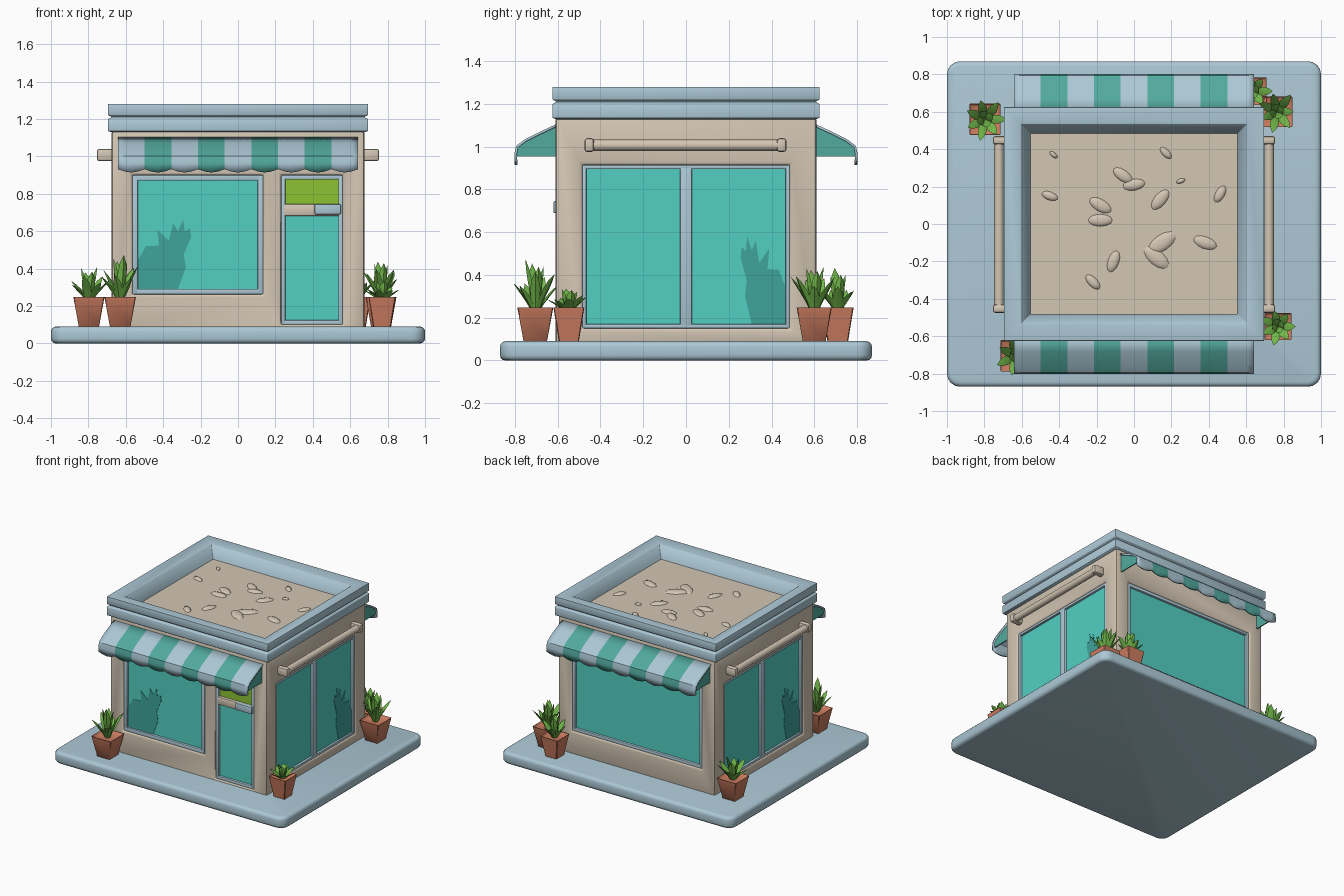
import bpy, bmesh, math, random
from mathutils import Vector, Matrix

if "Cube" in bpy.data.objects:
    bpy.data.objects.remove(bpy.data.objects["Cube"])

random.seed(4)

def material(name, r, g, b):
    m = bpy.data.materials.new(name)
    m.diffuse_color = [((c / 255 + 0.055) / 1.055) ** 2.4 for c in (r, g, b)] + [1]
    m.use_nodes = True
    m.node_tree.nodes["Principled BSDF"].inputs["Base Color"].default_value = m.diffuse_color
    return m

BLUE = material("pale blue trim", 172, 200, 213)
BEIGE = material("beige plaster", 212, 199, 180)
GLASS = material("turquoise glass", 82, 208, 196)
DARK = material("dark turquoise reflection", 62, 164, 154)
STRIPE = material("teal stripe", 82, 170, 158)
CLAY = material("terracotta", 206, 126, 97)
LEAF = material("leaf green", 114, 184, 74)
LIME = material("lime sign", 140, 196, 50)

WALL = {"front": 0.61, "back": 0.61, "right": 0.675, "left": 0.675}

def place(side, u, d, z):
    """Point on a facade: u along it, d out from the centre."""
    return {"front": (u, -d, z), "back": (u, d, z),
            "right": (d, u, z), "left": (-d, u, z)}[side]

def round_edges(bm, width, segs=2):
    bmesh.ops.recalc_face_normals(bm, faces=bm.faces)
    es = [e for e in bm.edges if e.is_manifold and e.calc_face_angle(0) > 0.55]
    bmesh.ops.bevel(bm, geom=es, offset=width, segments=segs, profile=0.5,
                    affect='EDGES', clamp_overlap=True)

def finish(bm, name, mats, bevel=0, segs=2, recalc=True):
    if bevel:
        round_edges(bm, bevel, segs)
    if recalc:
        bmesh.ops.recalc_face_normals(bm, faces=bm.faces)
    me = bpy.data.meshes.new(name)
    bm.to_mesh(me)
    bm.free()
    for m in mats if isinstance(mats, list) else [mats]:
        me.materials.append(m)
    ob = bpy.data.objects.new(name, me)
    bpy.context.collection.objects.link(ob)
    return ob

def add_box(bm, a, b):
    lo = [min(p) for p in zip(a, b)]
    hi = [max(p) for p in zip(a, b)]
    mid = Vector([(l + h) / 2 for l, h in zip(lo, hi)])
    size = Matrix.Diagonal([h - l for l, h in zip(lo, hi)] + [1])
    bmesh.ops.create_cube(bm, size=1, matrix=Matrix.Translation(mid) @ size)

def panels(name, side, rects, d0, d1, mat, bevel=0):
    """Boxes (u0, u1, z0, z1) on a facade, depths measured from the wall face."""
    bm = bmesh.new()
    for u0, u1, z0, z1 in rects:
        add_box(bm, place(side, u0, WALL[side] + d0, z0), place(side, u1, WALL[side] + d1, z1))
    return finish(bm, name, mat, bevel)

def frame(name, side, u0, u1, z0, z1, w, mullions=()):
    bars = [(u0, u0 + w, z0, z1), (u1 - w, u1, z0, z1), (u0, u1, z0, z0 + w), (u0, u1, z1 - w, z1)]
    bars += [(m - 0.027, m + 0.027, z0, z1) for m in mullions]
    panels(name, side, bars, -0.05, -0.008, BLUE, 0.006)

# Ground slab with rounded corners
bm = bmesh.new()
add_box(bm, (-1, -0.87, 0), (1, 0.87, 0.09))
upright = [e for e in bm.edges if abs(e.verts[0].co.z - e.verts[1].co.z) > 0.05]
bmesh.ops.bevel(bm, geom=upright, offset=0.07, segments=4, profile=0.5, affect='EDGES')
finish(bm, "ground_slab", BLUE, 0.025, 3)

# Walls, with openings cut out
openings = [("front", -0.565, 0.135, 0.262, 0.9), ("front", 0.23, 0.56, 0.1, 0.9),
            ("back", -0.56, 0.56, 0.262, 0.9),
            ("right", -0.485, 0.485, 0.15, 0.915), ("left", -0.485, 0.485, 0.15, 0.915)]
bm = bmesh.new()
add_box(bm, (-0.675, -0.61, 0.07), (0.675, 0.61, 1.14))
walls = finish(bm, "walls", BEIGE)
for side, u0, u1, z0, z1 in openings:
    cutter = panels("cutter", side, [(u0, u1, z0, z1)], -0.05, 0.1, BEIGE)
    mod = walls.modifiers.new("opening", 'BOOLEAN')
    mod.operation, mod.solver, mod.object = 'DIFFERENCE', 'EXACT', cutter
    bpy.context.view_layer.objects.active = walls
    bpy.ops.object.modifier_apply(modifier=mod.name)
    bpy.data.objects.remove(cutter)
bm = bmesh.new()
bm.from_mesh(walls.data)
round_edges(bm, 0.014)
bm.to_mesh(walls.data)
bm.free()

# Windows and door
panels("front_window_glass", "front", [(-0.55, 0.12, 0.27, 0.89)], -0.06, -0.025, GLASS)
frame("front_window_frame", "front", -0.565, 0.135, 0.262, 0.9, 0.03)
panels("back_window_glass", "back", [(-0.55, 0.55, 0.27, 0.89)], -0.06, -0.025, GLASS)
frame("back_window_frame", "back", -0.56, 0.56, 0.262, 0.9, 0.025)
for side in ("right", "left"):
    panels(side + "_window_glass", side, [(-0.475, 0.475, 0.16, 0.905)], -0.06, -0.025, GLASS)
    frame(side + "_window_frame", side, -0.485, 0.485, 0.15, 0.915, 0.02, [0])
panels("door_glass", "front", [(0.24, 0.55, 0.11, 0.69)], -0.06, -0.025, GLASS)
frame("door_frame", "front", 0.23, 0.56, 0.1, 0.9, 0.024)
panels("door_sign", "front", [(0.25, 0.54, 0.74, 0.885)], -0.06, -0.025, LIME)
panels("door_transom", "front", [(0.24, 0.55, 0.68, 0.745)], -0.06, -0.005, BEIGE, 0.012)
panels("door_closer", "front", [(0.41, 0.55, 0.69, 0.745)], -0.03, 0.01, BLUE, 0.006)

# Plant-shaped reflections on the glass
SHAPE = [(0, 0), (.75, 0), (.9, .32), (.86, .5), (1, .76), (.97, .88), (.88, .83), (.85, 1),
         (.75, .84), (.66, .95), (.58, .7), (.36, .86), (.4, .63), (.15, .62), (0, .42)]
for side, edge, width, base, height in [("front", -0.535, 0.285, 0.29, 0.37),
                                        ("right", 0.465, -0.21, 0.17, 0.41),
                                        ("left", -0.465, 0.21, 0.17, 0.41)]:
    bm = bmesh.new()
    d = WALL[side] - 0.026
    f = bm.faces.new([bm.verts.new(place(side, edge + s * width, d, base + t * height)) for s, t in SHAPE])
    new = bmesh.ops.extrude_face_region(bm, geom=[f])["geom"]
    out = Vector(place(side, 0, 0.004, 0))
    bmesh.ops.translate(bm, vec=out, verts=[v for v in new if isinstance(v, bmesh.types.BMVert)])
    finish(bm, side + "_reflection", DARK)

# Cornice: a profile swept round the roof
bm = bmesh.new()
rings = []
for o, z in [(-0.03, 1.125), (0, 1.135), (0, 1.2), (-0.016, 1.207), (-0.016, 1.213), (0, 1.22),
             (0, 1.28), (-0.09, 1.27), (-0.145, 1.18), (-0.145, 1.125)]:
    rings.append([bm.verts.new((sx * (0.695 + o), sy * (0.625 + o), z))
                  for sx, sy in ((-1, -1), (1, -1), (1, 1), (-1, 1))])
for a, b in zip(rings, rings[1:] + rings[:1]):
    for i in range(4):
        j = (i + 1) % 4
        bm.faces.new((a[i], a[j], b[j], b[i]))
finish(bm, "cornice", BLUE, 0.008)

# Roof deck with low petal-shaped bumps
bm = bmesh.new()
add_box(bm, (-0.57, -0.5, 1.1), (0.57, 0.5, 1.185))
finish(bm, "roof_deck", BEIGE)
bm = bmesh.new()
for x, y, ang, ln in [(-.43, .37, 140, .05), (-.45, .15, -20, .09), (-.06, .26, -35, .12),
                      (0, .21, 10, .12), (-.18, .1, -30, .13), (-.18, .02, 0, .13),
                      (.17, .38, -45, .08), (.14, .13, 50, .13), (.25, .23, 20, .05),
                      (.46, .16, 60, .1), (.38, -.1, -20, .13), (.15, -.1, 35, .17),
                      (.12, -.18, -40, .16), (-.11, -.2, 70, .12), (-.22, -.31, -45, .1)]:
    bmesh.ops.create_uvsphere(bm, u_segments=12, v_segments=6, radius=1, matrix=(
        Matrix.Translation((x, y, 1.185)) @ Matrix.Rotation(math.radians(ang), 4, 'Z')
        @ Matrix.Diagonal((ln / 2, ln / 4, 0.014, 1))))
finish(bm, "roof_bumps", BEIGE)

# Striped awnings with scalloped valance and side cheeks
PROFILE = [(0.605, 1.1), (0.68, 1.065), (0.75, 1.03), (0.79, 1.0), (0.797, 0.965)]
for side in ("front", "back"):
    bm = bmesh.new()
    cols = []
    for i in range(37):
        u = -0.642 + 1.284 * i / 36
        hem = 0.932 - 0.018 * math.sin(math.pi * (i % 4) / 4)
        cols.append([bm.verts.new(place(side, u, d, z)) for d, z in PROFILE + [(0.795, hem)]])
    for i in range(36):
        for k in range(len(PROFILE)):
            f = bm.faces.new((cols[i][k], cols[i][k + 1], cols[i + 1][k + 1], cols[i + 1][k]))
            f.material_index = (i // 4) % 2
    ob = finish(bm, side + "_awning", [BLUE, STRIPE], recalc=False)
    mod = ob.modifiers.new("thickness", 'SOLIDIFY')
    mod.thickness, mod.offset = 0.012, 0
    bm = bmesh.new()
    for u in (-0.632, 0.624):
        loops = [[bm.verts.new(place(side, u + t, d, z)) for d, z in PROFILE + [(0.79, 0.955), (0.605, 0.955)]]
                 for t in (0, 0.008)]
        n = len(loops[0])
        for lp in loops:
            bm.faces.new(lp)
        for i in range(n):
            j = (i + 1) % n
            bm.faces.new((loops[0][i], loops[0][j], loops[1][j], loops[1][i]))
    finish(bm, side + "_awning_cheeks", STRIPE)

# Rails above the side windows
for side in ("right", "left"):
    panels(side + "_rail_brackets", side, [(-0.475, -0.43, 0.975, 1.04), (0.425, 0.47, 0.975, 1.04)],
           -0.02, 0.08, BEIGE, 0.014)
    bm = bmesh.new()
    bmesh.ops.create_cone(bm, cap_ends=True, segments=14, radius1=0.026, radius2=0.026, depth=0.9,
                          matrix=Matrix.Translation(place(side, 0, 0.722, 1.007))
                          @ Matrix.Rotation(math.pi / 2, 4, 'X'))
    finish(bm, side + "_rail", BEIGE)

# Potted plants
def leaf(bm, base, ang, reach, height, width):
    out = Vector((math.cos(ang), math.sin(ang), 0))
    across = Vector((-out.y, out.x, 0))
    rows = []
    for t, w in ((0, 0.5), (0.3, 0.85), (0.6, 1), (0.82, 0.7)):
        c = base + out * reach * (0.1 + 0.5 * t + 0.4 * t * t) + Vector((0, 0, height * t))
        rows.append([bm.verts.new(c + v) for v in (across * width * w, out * width * w * 0.45,
                                                   -across * width * w, -out * width * w * 0.25)])
    tip = bm.verts.new(base + out * reach + Vector((0, 0, height)))
    for i in range(4):
        j = (i + 1) % 4
        for a, b in zip(rows, rows[1:]):
            bm.faces.new((a[i], a[j], b[j], b[i]))
        bm.faces.new((rows[-1][i], rows[-1][j], tip))
    bm.faces.new(rows[0])

for name, x, y, half, tall in [("front_left", -0.63, -0.705, 0.085, 0.26),
                               ("back_left", -0.797, 0.56, 0.084, 0.19),
                               ("front_right", 0.77, -0.548, 0.073, 0.12),
                               ("back_right", 0.765, 0.6, 0.083, 0.23),
                               ("back_corner", 0.635, 0.71, 0.075, 0.21)]:
    bm = bmesh.new()
    bmesh.ops.create_cone(bm, cap_ends=True, segments=4, radius1=half * 0.64 * 1.414, radius2=half * 1.414,
                          depth=0.165, matrix=Matrix.Translation((x, y, 0.17))
                          @ Matrix.Rotation(math.pi / 4, 4, 'Z'))
    top = max(bm.faces, key=lambda f: f.calc_center_median().z)
    bmesh.ops.inset_region(bm, faces=[top], thickness=0.014)
    bmesh.ops.translate(bm, vec=(0, 0, -0.02), verts=top.verts)
    finish(bm, name + "_pot", CLAY, 0.004, 1)
    bm = bmesh.new()
    for k in range(11):
        inner = k < 4
        ang = k * math.tau / 4 + 0.4 if inner else k * math.tau / 7
        leaf(bm, Vector((x, y, 0.225)), ang, half * (0.55 if inner else 1.3) * random.uniform(0.8, 1.1),
             tall * (random.uniform(0.8, 1) if inner else random.uniform(0.45, 0.75)),
             0.026 if inner else 0.024)
    finish(bm, name + "_leaves", LEAF)

# Smooth shading with sharp edges kept
bpy.ops.object.select_all(action='SELECT')
bpy.context.view_layer.objects.active = walls
bpy.ops.object.shade_smooth_by_angle(angle=math.radians(40))
